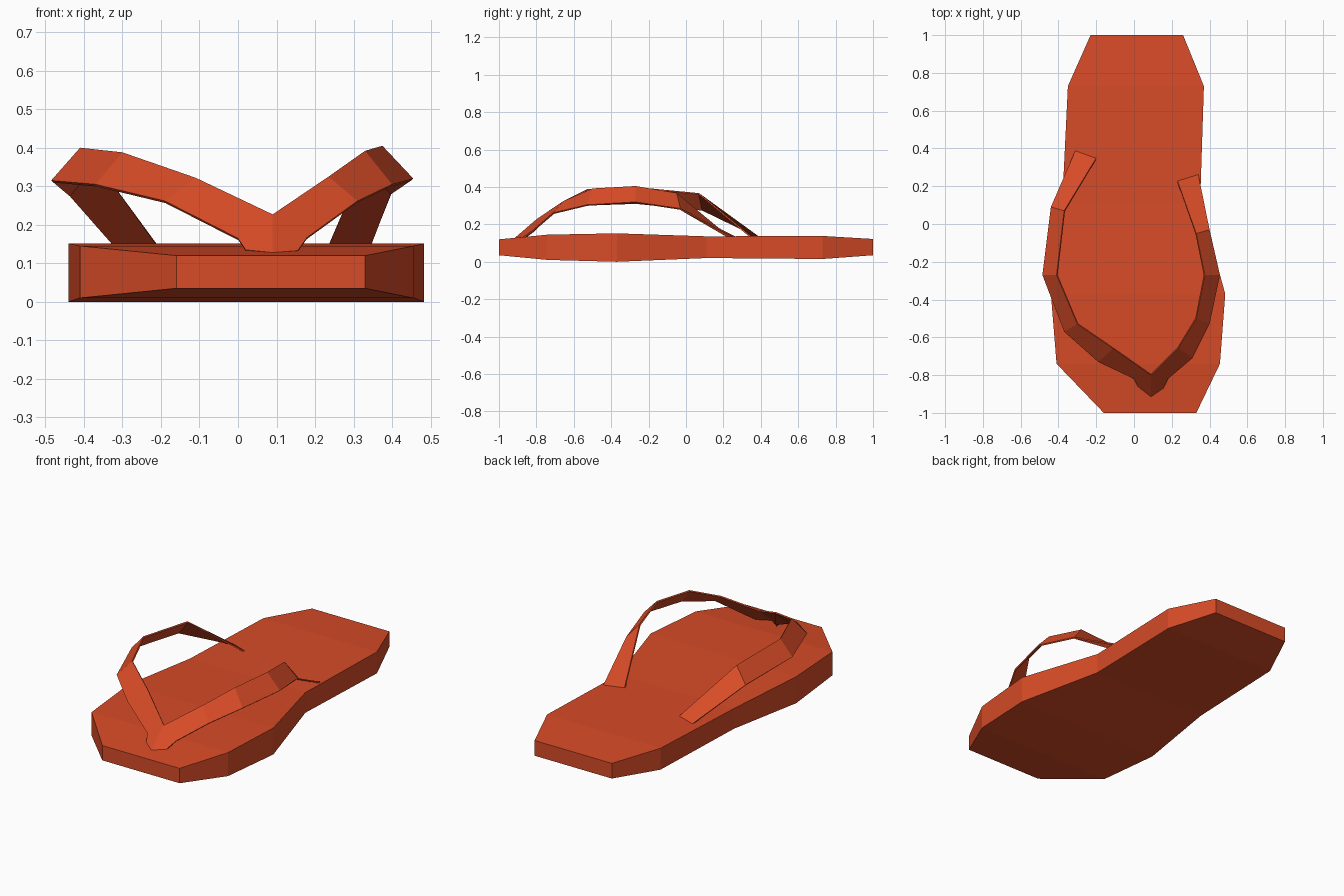
import bpy
import bmesh

# Remove the default cube if present
default_cube = bpy.data.objects.get("Cube")
if default_cube:
    bpy.data.objects.remove(default_cube, do_unlink=True)


def make_material(name, colour):
    material = bpy.data.materials.new(name)
    material.use_nodes = True
    material.diffuse_color = colour
    shader = material.node_tree.nodes["Principled BSDF"]
    shader.inputs["Base Color"].default_value = colour
    shader.inputs["Roughness"].default_value = 0.8
    return material


def finish(bm, name, material):
    """Turn a bmesh into a flat-shaded object in the scene."""
    mesh = bpy.data.meshes.new(name)
    bm.to_mesh(mesh)
    bm.free()
    mesh.materials.append(material)
    obj = bpy.data.objects.new(name, mesh)
    bpy.context.scene.collection.objects.link(obj)
    return obj


rubber = make_material("orange red rubber", (0.68, 0.07, 0.02, 1))

# Sole: cross-sections from toe to heel (y, right x, left x, bottom z, top z)
sole_sections = [
    (-1.0, -0.16, 0.33, 0.035, 0.12),
    (-0.74, -0.41, 0.455, 0.01, 0.145),
    (-0.37, -0.44, 0.483, 0.0, 0.152),
    (0.11, -0.38, 0.35, 0.02, 0.136),
    (0.73, -0.35, 0.37, 0.015, 0.138),
    (1.0, -0.23, 0.26, 0.035, 0.122),
]
bm = bmesh.new()
rings = []
for y, x0, x1, low, high in sole_sections:
    corners = [(x0, low), (x1, low), (x1, high), (x0, high)]
    rings.append([bm.verts.new((x, y, z)) for x, z in corners])
for ring, following in zip(rings, rings[1:]):
    for i in range(4):
        j = (i + 1) % 4
        bm.faces.new((ring[i], ring[j], following[j], following[i]))
bm.faces.new(rings[0])
bm.faces.new(rings[-1])
bmesh.ops.recalc_face_normals(bm, faces=bm.faces)
finish(bm, "sole", rubber)

# Strap: pairs of lower outer and upper inner points, heel end to toe
right_side = [
    ((-0.31, 0.39, 0.135), (-0.20, 0.35, 0.135)),
    ((-0.44, 0.09, 0.28), (-0.37, 0.07, 0.367)),
    ((-0.485, -0.27, 0.315), (-0.41, -0.27, 0.40)),
    ((-0.37, -0.57, 0.305), (-0.30, -0.53, 0.388)),
    ((-0.19, -0.73, 0.262), (-0.11, -0.66, 0.322)),
]
left_side = [
    ((0.34, 0.265, 0.135), (0.23, 0.23, 0.135)),
    ((0.40, -0.03, 0.285), (0.33, -0.05, 0.368)),
    ((0.455, -0.27, 0.32), (0.375, -0.27, 0.405)),
    ((0.40, -0.53, 0.305), (0.33, -0.50, 0.392)),
    ((0.31, -0.71, 0.262), (0.235, -0.655, 0.325)),
]
bm = bmesh.new()


def ribbon(pairs, flip):
    """Bridge the point pairs with quads; return the pair nearest the toe."""
    verts = [[bm.verts.new(point) for point in pair] for pair in pairs]
    for (outer, inner), (next_outer, next_inner) in zip(verts, verts[1:]):
        face = [outer, next_outer, next_inner, inner]
        bm.faces.new(face[::-1] if flip else face)
    return verts[-1]


right_outer, right_inner = ribbon(right_side, False)
left_outer, left_inner = ribbon(left_side, True)

# Toe post: both halves meet on one ridge and taper down to the sole
ridge_top = bm.verts.new((0.09, -0.80, 0.227))
ridge_foot = bm.verts.new((0.09, -0.915, 0.128))
right_foot = [bm.verts.new(p) for p in ((0.0, -0.82, 0.165), (0.02, -0.86, 0.135))]
left_foot = [bm.verts.new(p) for p in ((0.155, -0.87, 0.133), (0.18, -0.82, 0.168))]
bm.faces.new([right_outer, *right_foot, ridge_foot, ridge_top, right_inner])
bm.faces.new([ridge_foot, *left_foot, left_outer, left_inner, ridge_top])
bm.normal_update()
strap = finish(bm, "strap", rubber)

# Give the strap a thin inward thickness
thickness = strap.modifiers.new("thickness", "SOLIDIFY")
thickness.thickness = 0.008
thickness.offset = -1
